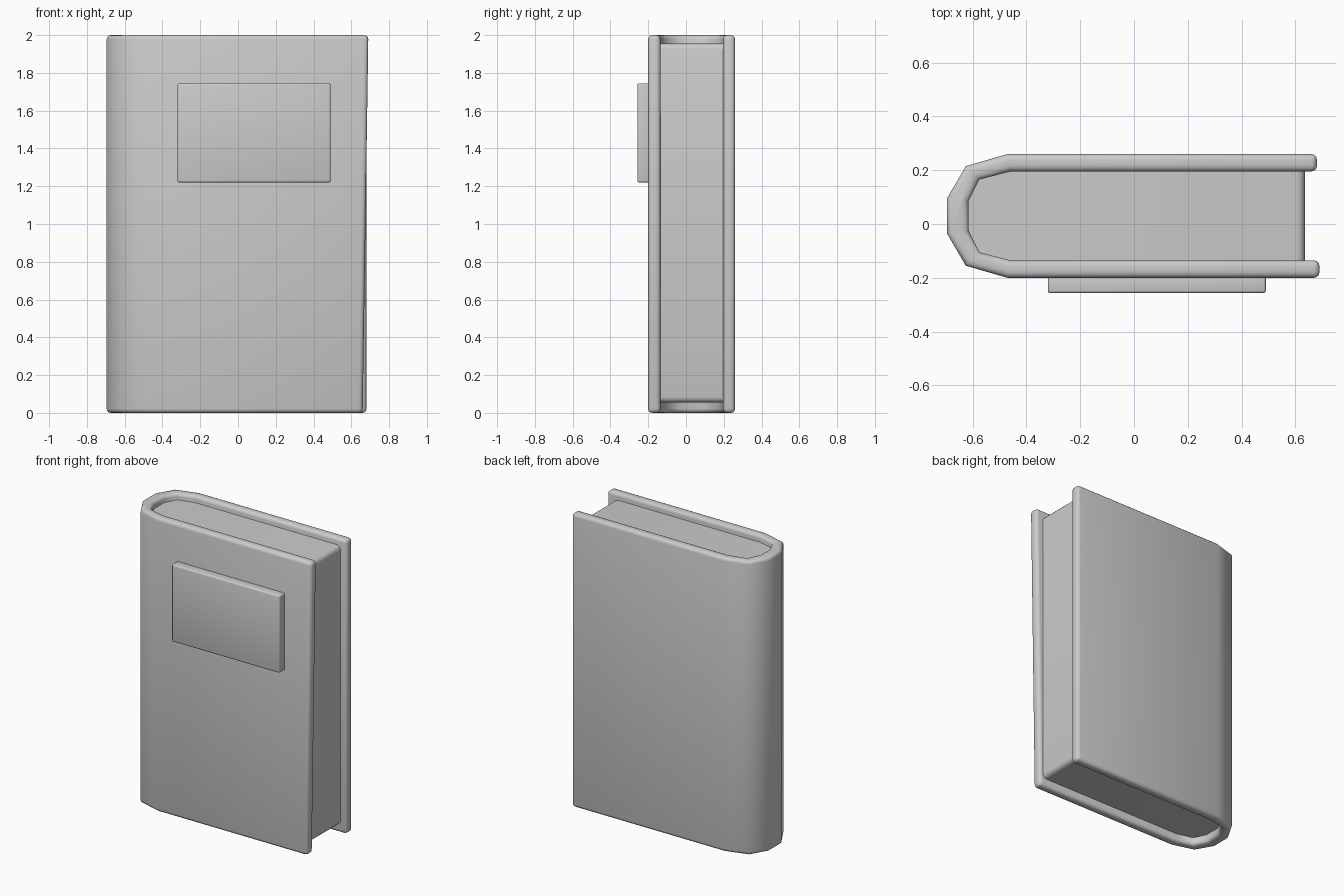
import bpy, bmesh, math

if "Cube" in bpy.data.objects:
    bpy.data.objects.remove(bpy.data.objects["Cube"])


def prism(name, profile, z0, z1, bevel, pick, segments=3, adjust=None):
    """Extrude an xy outline from z0 to z1 and round the edges chosen by pick."""
    bm = bmesh.new()
    base = bm.faces.new([bm.verts.new((x, y, z0)) for x, y in profile])
    top = bmesh.ops.extrude_face_region(bm, geom=[base], use_keep_orig=True)
    for v in top["geom"]:
        if isinstance(v, bmesh.types.BMVert):
            v.co.z = z1
    bmesh.ops.recalc_face_normals(bm, faces=bm.faces[:])
    if adjust:
        for v in bm.verts:
            adjust(v.co)
    bm.normal_update()
    bmesh.ops.bevel(bm, geom=[e for e in bm.edges if pick(e)], offset=bevel,
                    segments=segments, profile=0.5, affect='EDGES', clamp_overlap=True)
    bmesh.ops.recalc_face_normals(bm, faces=bm.faces[:])
    mesh = bpy.data.meshes.new(name)
    bm.to_mesh(mesh)
    bm.free()
    obj = bpy.data.objects.new(name, mesh)
    bpy.context.collection.objects.link(obj)
    bpy.ops.object.select_all(action='DESELECT')
    obj.select_set(True)
    bpy.context.view_layer.objects.active = obj
    bpy.ops.object.shade_smooth_by_angle(angle=math.radians(50))
    return obj


def sharp(e):
    return e.calc_face_angle(0) > math.radians(65)


# Half of the spine curve, as (x, offset from the middle); mirrored in y
MID = 0.03


def arch(half, x_front, x_back):
    back = [(x, MID + d) for x, d in half]
    front = [(x, MID - d) for x, d in reversed(half)]
    d = half[0][1]
    return [(x_back, MID + d)] + back + front + [(x_front, MID - d)]


outer = arch([(-0.47, 0.23), (-0.625, 0.185), (-0.695, 0.065)], 0.69, 0.68)
inner = arch([(-0.46, 0.165), (-0.575, 0.135), (-0.615, 0.055)], 0.69, 0.68)


# Wrap-around cover; the front board tapers slightly towards the bottom
def skew(co):
    if co.x > 0.5 and co.y < 0 and co.z < 1:
        co.x -= 0.03


prism("cover", outer + inner[::-1], 0.0, 2.0, 0.022, sharp, adjust=skew)

# Page block filling the cover, rounded at its open side
pages = arch([(-0.46, 0.166), (-0.575, 0.136), (-0.615, 0.056)], 0.635, 0.635)
prism("pages", pages, 0.055, 1.955, 0.03,
      lambda e: all(v.co.x > 0.6 for v in e.verts)
      and abs(e.verts[0].co.z - e.verts[1].co.z) < 0.01)

# Raised label plate on the front board
plate = [(-0.32, -0.257), (0.49, -0.257), (0.49, -0.19), (-0.32, -0.19)]
prism("label_plate", plate, 1.22, 1.745, 0.01, sharp)
